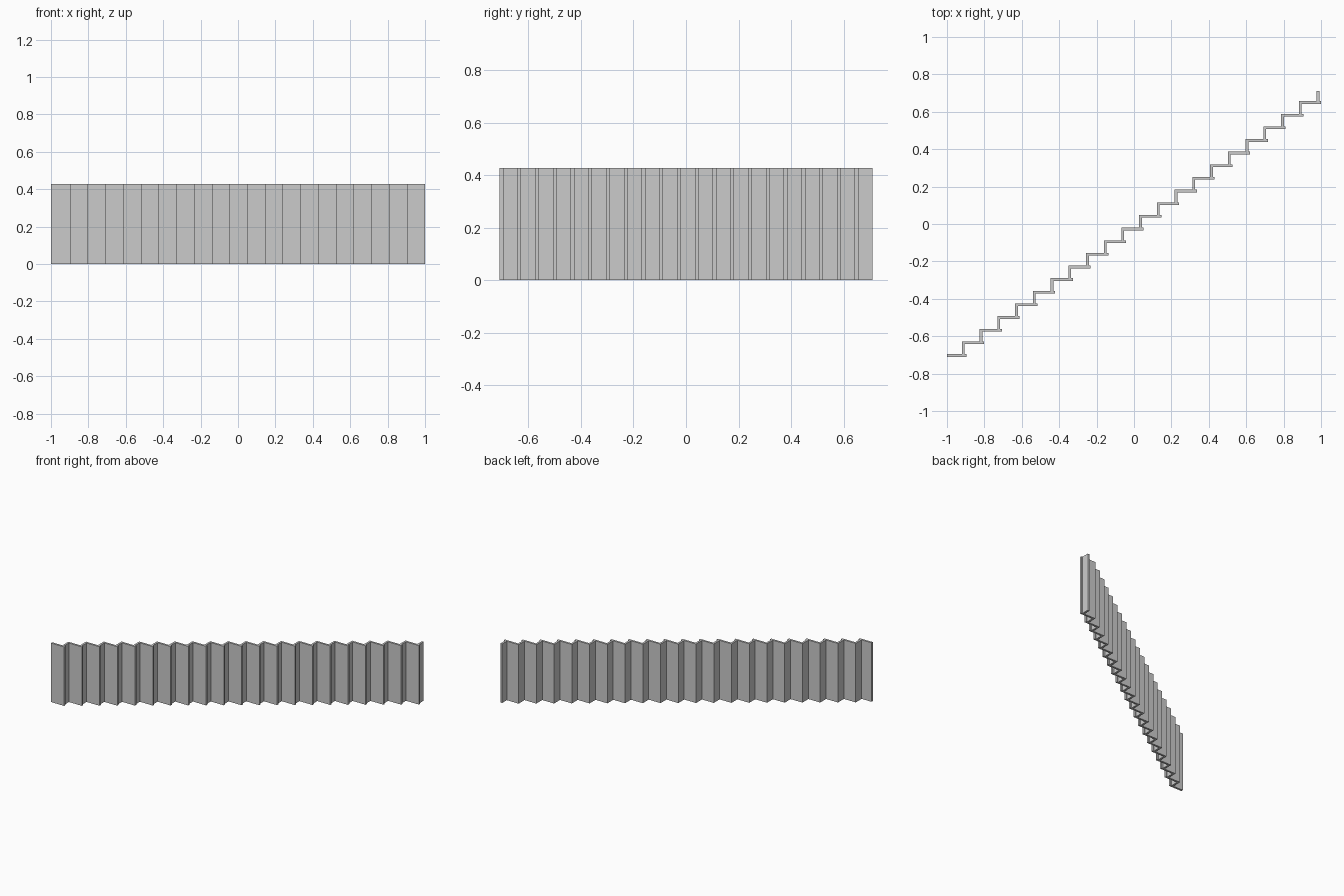
import bpy

if "Cube" in bpy.data.objects:
    bpy.data.objects.remove(bpy.data.objects["Cube"])

STEPS = 21
RUN = 0.0948       # step pitch along x
RISE = 1.42 / STEPS  # step pitch along y
THICK = 0.0145     # board thickness
WIDTH = 0.427      # stair width, along z
NOSE = 0.0095      # tread overhang past the riser

grey = bpy.data.materials.new("grey")
grey.diffuse_color = (0.6, 0.6, 0.6, 1)
grey.use_nodes = True
grey.node_tree.nodes["Principled BSDF"].inputs["Base Color"].default_value = grey.diffuse_color


def board(name, x0, x1, y0, y1):
    """Rectangular board standing on the ground."""
    bpy.ops.mesh.primitive_cube_add(
        size=1, location=((x0 + x1) / 2, (y0 + y1) / 2, WIDTH / 2))
    ob = bpy.context.object
    ob.name = name
    ob.scale = (x1 - x0, y1 - y0, WIDTH)
    bpy.ops.object.transform_apply(location=False, rotation=False, scale=True)
    ob.data.materials.append(grey)


# Flight of steps lying on its side: each tread carries a riser to the next
for i in range(STEPS):
    end = 1 - (STEPS - 1 - i) * RUN      # nose of this tread
    back = end - NOSE - THICK            # rear face of this riser
    start = -1 if i == 0 else back - RUN
    y = -0.71 + i * RISE
    board(f"tread_{i + 1}", start, end, y, y + THICK)
    board(f"riser_{i + 1}", back, back + THICK, y + THICK, y + RISE)
